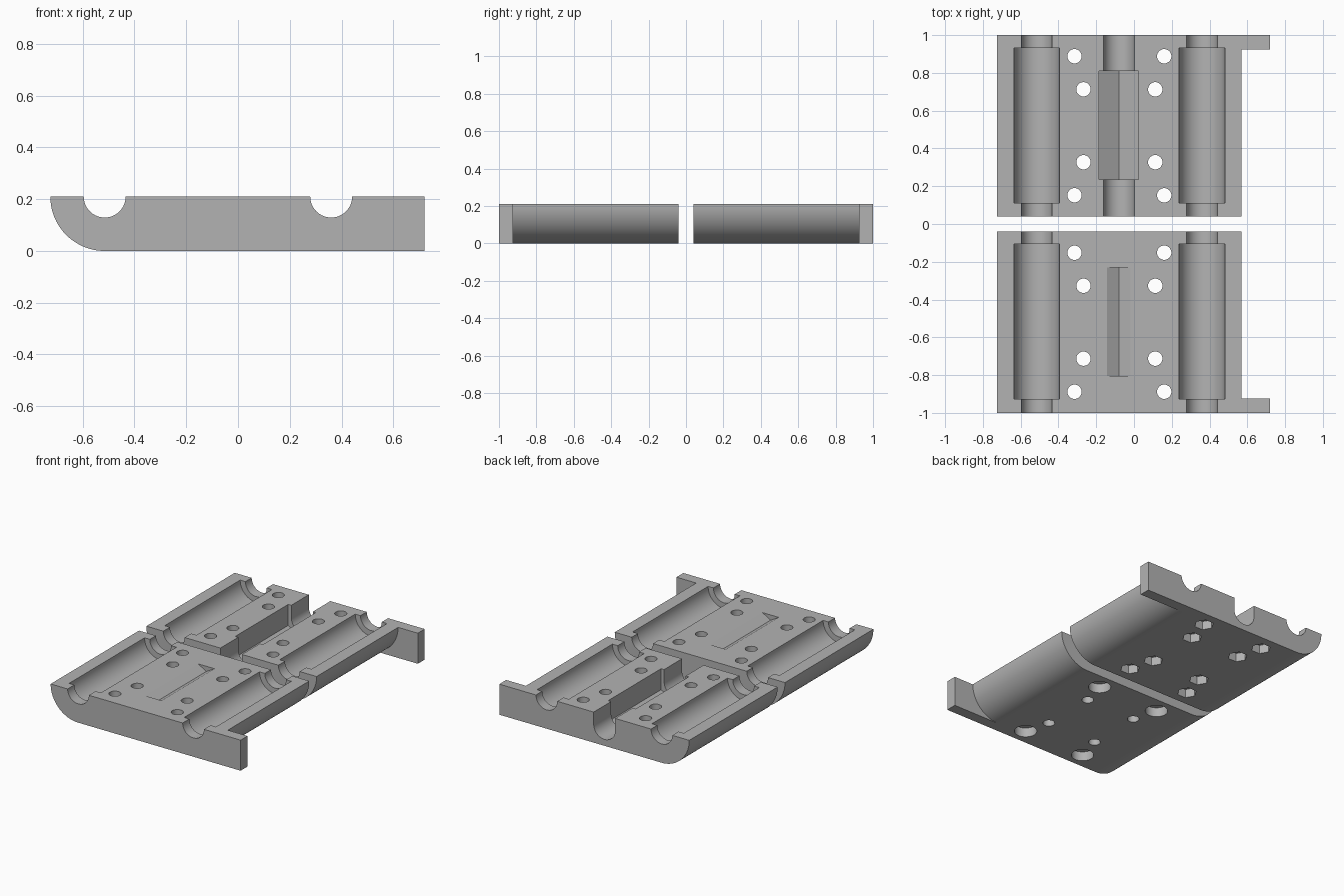
import bpy, bmesh
from math import pi, sin, cos

cube = bpy.data.objects.get("Cube")
if cube:
    bpy.data.objects.remove(cube)

grey = bpy.data.materials.new("plain grey")
grey.use_nodes = True
colour = (0.45, 0.45, 0.45, 1)
grey.diffuse_color = colour
grey.node_tree.nodes["Principled BSDF"].inputs["Base Color"].default_value = colour

TOP = 0.21          # mating plane
LEFT, RIGHT = -0.515, 0.36   # axes of the two long bores
MID = -0.08         # axis of the centre rod


def arc(cx, cy, r, start, end, n):
    """Points along a circular arc, ends included."""
    return [(cx + r * cos(start + (end - start) * i / n),
             cy + r * sin(start + (end - start) * i / n)) for i in range(n + 1)]


def circle(cx, cy, r, n=48, turn=0.0):
    return arc(cx, cy, r, turn, turn + 2 * pi, n)[:-1]


def prism(name, points, lo, hi, axis):
    """Extrude an outline along y (outline in xz) or z (outline in xy)."""
    lo, hi = min(lo, hi), max(lo, hi)
    bm = bmesh.new()
    rings = []
    for d in (lo, hi):
        rings.append([bm.verts.new((a, d, b) if axis == "y" else (a, b, d))
                      for a, b in points])
    bm.faces.new(rings[0])
    bm.faces.new(rings[1])
    n = len(points)
    for i in range(n):
        j = (i + 1) % n
        bm.faces.new((rings[0][i], rings[0][j], rings[1][j], rings[1][i]))
    bmesh.ops.recalc_face_normals(bm, faces=bm.faces)
    mesh = bpy.data.meshes.new(name)
    bm.to_mesh(mesh)
    bm.free()
    obj = bpy.data.objects.new(name, mesh)
    bpy.context.collection.objects.link(obj)
    return obj


def cut(body, points, lo, hi, axis):
    """Subtract a prism from the body and discard the cutter."""
    cutter = prism("cutter", points, lo, hi, axis)
    cutter.hide_render = True
    mod = body.modifiers.new("cut", "BOOLEAN")
    mod.operation = "DIFFERENCE"
    mod.solver = "EXACT"
    mod.object = cutter
    bpy.context.view_layer.update()
    graph = bpy.context.evaluated_depsgraph_get()
    mesh = bpy.data.meshes.new_from_object(body.evaluated_get(graph))
    body.modifiers.clear()
    body.data = mesh
    bpy.data.objects.remove(cutter)


def clamp_half(name, side):
    """One half of the carriage: side is -1 for front, 1 for back."""
    inner, outer = 0.04 * side, side
    past_in, past_out = 0.01 * side, 1.05 * side

    # Slab with a rounded lower left edge
    outline = arc(LEFT, TOP, TOP, pi, 1.5 * pi, 20) + [(0.72, 0), (0.72, TOP)]
    body = prism(name, outline, inner, outer, "y")

    # Round the lower right edge, leaving the square end flange
    waste = arc(RIGHT, TOP, TOP, 1.5 * pi, 2 * pi, 20)
    waste += [(0.57, 0.3), (0.8, 0.3), (0.8, -0.1), (RIGHT, -0.1)]
    cut(body, waste, past_in, 0.925 * side, "y")

    # Long bearing bores with narrower rod openings at the ends
    shift = 0.005 if side > 0 else 0
    for x in (LEFT, RIGHT):
        cut(body, circle(x, TOP, 0.081, 64), past_in, past_out, "y")
        cut(body, circle(x, TOP, 0.121, 64),
            0.107 * side + shift, 0.927 * side + shift, "y")

    # Hexagonal centre pocket, and the rod slot in the back half
    if side > 0:
        slot = arc(MID, 0.126, 0.082, pi, 2 * pi, 32)
        cut(body, slot + [(MID + 0.082, 0.3), (MID - 0.082, 0.3)],
            past_in, past_out, "y")
        w, drop = 0.105, 0.0606
        pocket = [(MID, 0.005), (MID + w, 0.005 + drop), (MID + w, 0.3),
                  (MID - w, 0.3), (MID - w, 0.005 + drop)]
        cut(body, pocket, 0.235, 0.81, "y")
    else:
        notch = [(MID, TOP - 0.036), (MID + 0.0624, TOP),
                 (MID + 0.0624, 0.3), (MID - 0.0624, 0.3), (MID - 0.0624, TOP)]
        cut(body, notch, -0.805, -0.23, "y")

    # Screw holes, with nut recesses (back) or head recesses (front) below
    for reach, spread in ((0.2375, 0.368), (0.19, 0.193)):
        for sx in (-1, 1):
            for sy in (-1, 1):
                x = -0.0775 + reach * sx
                y = 0.52 * side + spread * sy
                cut(body, circle(x, y, 0.038, 32), -0.1, 0.3, "z")
                if side > 0:
                    cut(body, circle(x, y, 0.063, 6), -0.1, 0.06, "z")
                elif spread > 0.3:
                    cut(body, circle(x, y, 0.072), -0.1, 0.065, "z")

    body.data.materials.clear()
    body.data.materials.append(grey)
    bpy.ops.object.select_all(action="DESELECT")
    body.select_set(True)
    bpy.context.view_layer.objects.active = body
    bpy.ops.object.shade_smooth_by_angle(angle=0.43)


clamp_half("front_clamp_half", -1)
clamp_half("back_clamp_half", 1)
